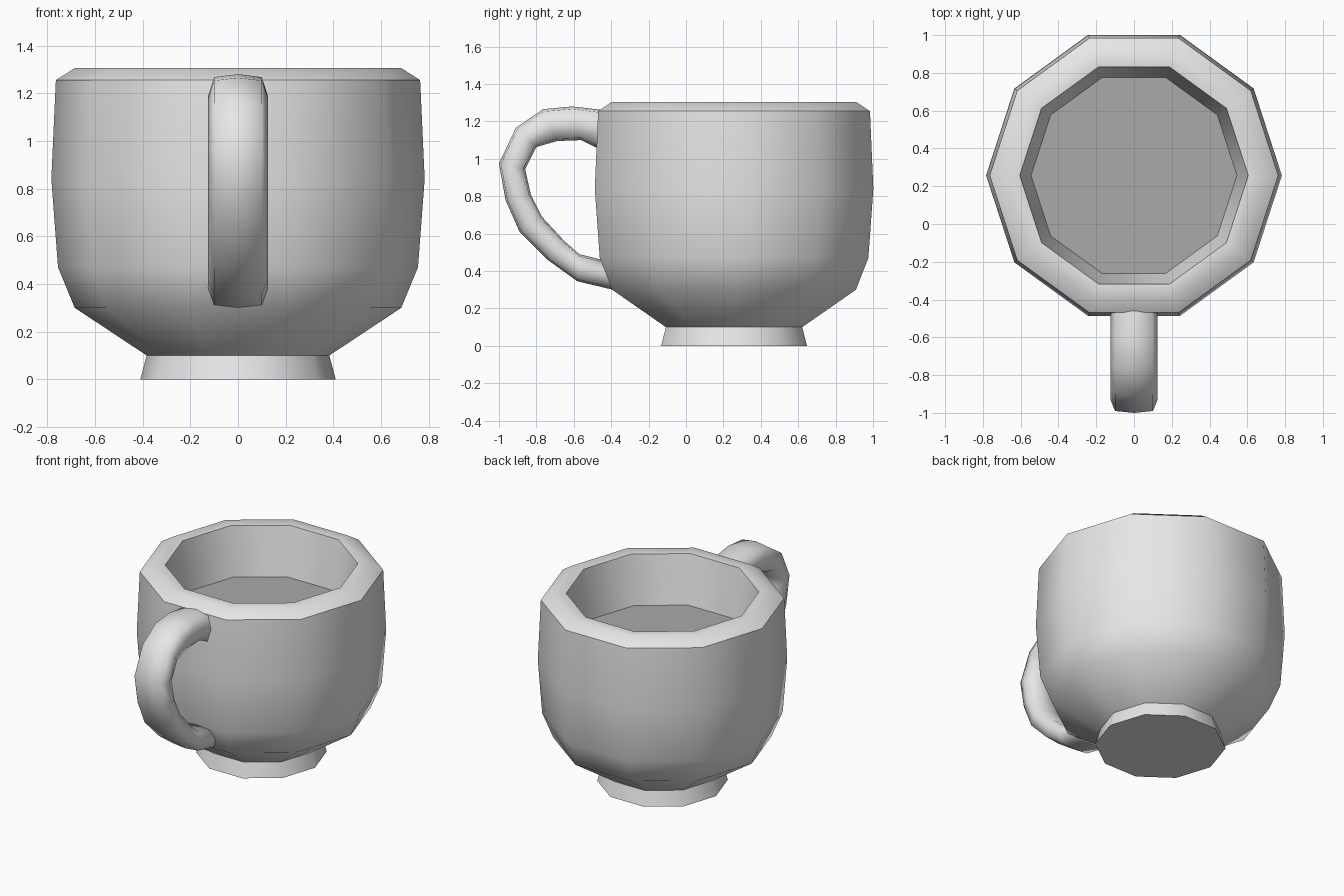
import bpy, bmesh, math

if "Cube" in bpy.data.objects:
    bpy.data.objects.remove(bpy.data.objects["Cube"])


def material(name, value):
    m = bpy.data.materials.new(name)
    m.diffuse_color = (value, value, value, 1)
    m.use_nodes = True
    m.node_tree.nodes["Principled BSDF"].inputs["Base Color"].default_value = m.diffuse_color
    return m


clay = material("light_grey", 0.8)
drink = material("mid_grey", 0.4)


def loft(name, rings, mats, smooth_angle):
    """Skin a list of closed rings and cap both ends."""
    bm = bmesh.new()
    loops = [[bm.verts.new(p) for p in ring] for ring in rings]
    n = len(loops[0])
    for a, b in zip(loops, loops[1:]):
        for i in range(n):
            j = (i + 1) % n
            bm.faces.new((a[i], a[j], b[j], b[i]))
    bm.faces.new(loops[0])
    end_cap = bm.faces.new(loops[-1])
    end_cap.material_index = len(mats) - 1
    bmesh.ops.recalc_face_normals(bm, faces=bm.faces)
    mesh = bpy.data.meshes.new(name)
    bm.to_mesh(mesh)
    bm.free()
    for m in mats:
        mesh.materials.append(m)
    ob = bpy.data.objects.new(name, mesh)
    bpy.context.collection.objects.link(ob)
    bpy.ops.object.select_all(action='DESELECT')
    ob.select_set(True)
    bpy.context.view_layer.objects.active = ob
    bpy.ops.object.shade_smooth_by_angle(angle=math.radians(smooth_angle))
    return ob


# Ten-sided cup: foot, bowl, bevelled rim, inner wall; end cap is the filled surface
CUP_Y, SIDES = 0.257, 10
profile = [(0.41, 0), (0.383, 0.1), (0.685, 0.3), (0.755, 0.47), (0.783, 0.84),
           (0.764, 1.255), (0.685, 1.305), (0.605, 1.30), (0.545, 0.97)]


def ring(r, z):
    return [(r * math.cos(2 * math.pi * k / SIDES),
             CUP_Y + r * math.sin(2 * math.pi * k / SIDES), z) for k in range(SIDES)]


loft("cup_body", [ring(r, z) for r, z in profile], [clay, drink], 45)

# Handle: matching outer and inner side outlines (y, z), rounded flat section
outer = [(-0.46, 1.263), (-0.61, 1.28), (-0.765, 1.265), (-0.91, 1.165), (-1.0, 0.975),
         (-0.965, 0.78), (-0.89, 0.61), (-0.74, 0.46), (-0.58, 0.345), (-0.39, 0.30)]
inner = [(-0.46, 1.05), (-0.56, 1.1), (-0.69, 1.095), (-0.80, 1.063), (-0.86, 0.945),
         (-0.83, 0.81), (-0.77, 0.69), (-0.65, 0.56), (-0.57, 0.49), (-0.45, 0.46)]
section = [(0, 1), (0.1, 0.86), (0.125, 0), (0.1, -0.86),
           (0, -1), (-0.1, -0.86), (-0.125, 0), (-0.1, 0.86)]
rings = []
for (oy, oz), (iy, iz) in zip(outer, inner):
    rings.append([(x, (oy + iy) / 2 + t * (oy - iy) / 2,
                   (oz + iz) / 2 + t * (oz - iz) / 2) for x, t in section])
loft("handle", rings, [clay], 75)
